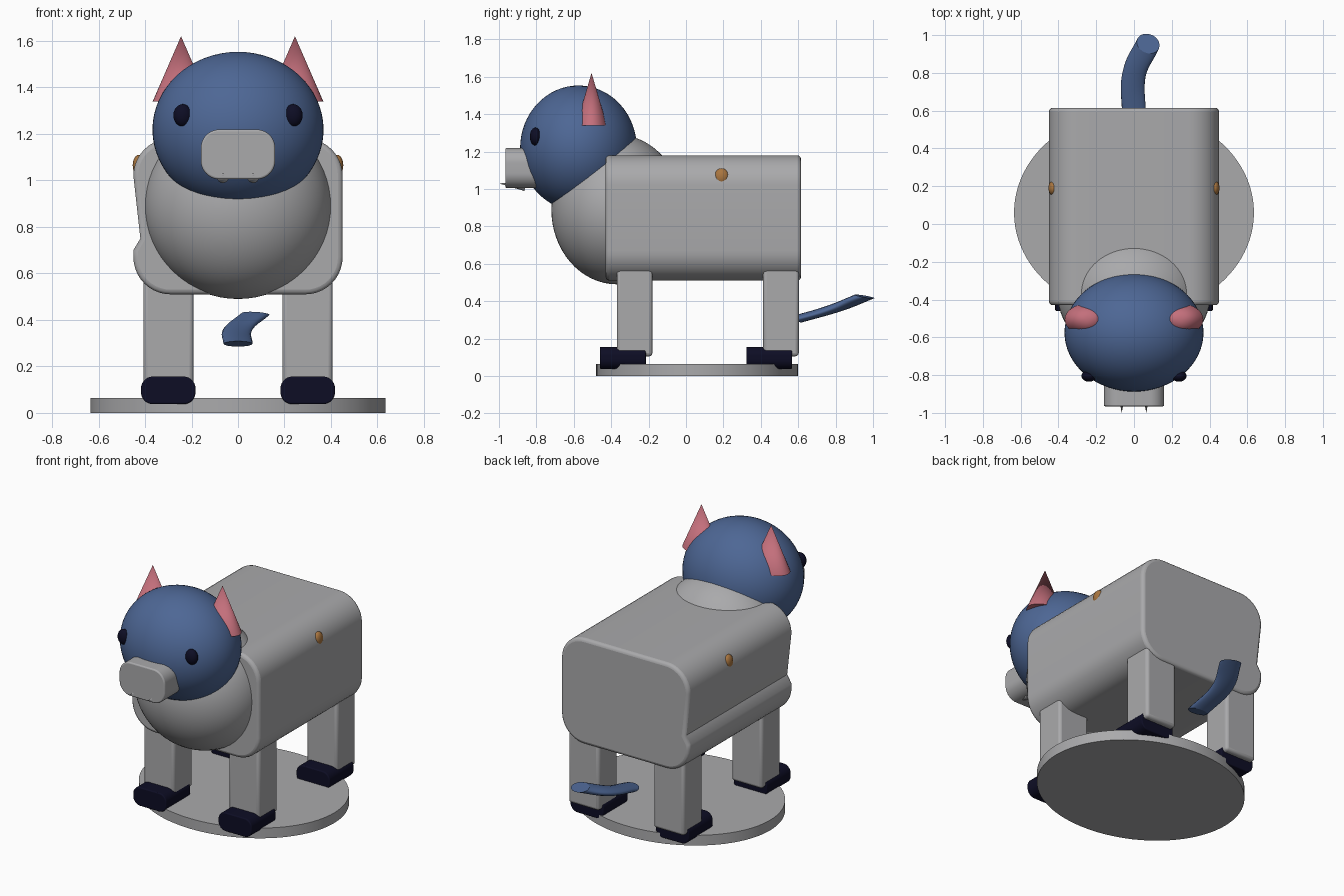
import bpy, bmesh, math
from mathutils import Matrix, Vector

cube = bpy.data.objects.get("Cube")
if cube:
    bpy.data.objects.remove(cube, do_unlink=True)


def material(name, rgb):
    m = bpy.data.materials.new(name)
    m.use_nodes = True
    color = (*rgb, 1)
    m.diffuse_color = color
    m.node_tree.nodes["Principled BSDF"].inputs["Base Color"].default_value = color
    return m


GREY = material("grey", (0.4, 0.4, 0.41))
BLUE = material("blue", (0.075, 0.135, 0.3))
NAVY = material("dark navy", (0.004, 0.004, 0.018))
PINK = material("pink", (0.55, 0.16, 0.2))
ORANGE = material("orange", (0.4, 0.18, 0.05))


def finish(name, bm, mat, bevel=0):
    """Turn a bmesh into a smooth-shaded object with optional soft rims."""
    bmesh.ops.recalc_face_normals(bm, faces=bm.faces)
    mesh = bpy.data.meshes.new(name)
    bm.to_mesh(mesh)
    bm.free()
    mesh.materials.append(mat)
    obj = bpy.data.objects.new(name, mesh)
    bpy.context.collection.objects.link(obj)
    if bevel:
        mod = obj.modifiers.new("soft rims", "BEVEL")
        mod.width, mod.segments = bevel, 3
        mod.limit_method, mod.angle_limit = "ANGLE", math.radians(40)
    bpy.ops.object.select_all(action="DESELECT")
    obj.select_set(True)
    bpy.context.view_layer.objects.active = obj
    bpy.ops.object.shade_smooth_by_angle(angle=math.radians(35))
    return obj


def ellipsoid(name, center, radii, mat, segments=48):
    bm = bmesh.new()
    bmesh.ops.create_uvsphere(bm, u_segments=segments, v_segments=segments // 2, radius=1)
    bmesh.ops.transform(bm, matrix=Matrix.LocRotScale(Vector(center), None, Vector(radii)), verts=bm.verts)
    return finish(name, bm, mat)


def cone(name, center, radii, height, mat, rotation=None, top=0, segments=32):
    bm = bmesh.new()
    bmesh.ops.create_cone(bm, cap_ends=True, segments=segments, radius1=1, radius2=top, depth=height)
    scale = Vector((*radii, 1))
    bmesh.ops.transform(bm, matrix=Matrix.LocRotScale(Vector(center), rotation, scale), verts=bm.verts)
    return finish(name, bm, mat)


def box(name, center, size, mat, bevel):
    bm = bmesh.new()
    bmesh.ops.create_cube(bm, size=1)
    bmesh.ops.transform(bm, matrix=Matrix.LocRotScale(Vector(center), None, Vector(size)), verts=bm.verts)
    return finish(name, bm, mat, bevel)


def rounded_outline(cx, cz, half_w, half_h, r, steps=10):
    """Rounded rectangle, counter-clockwise from the right-hand upper corner."""
    points = []
    for k, (sx, sz) in enumerate([(1, 1), (-1, 1), (-1, -1), (1, -1)]):
        for i in range(steps + 1):
            a = math.pi / 2 * (k + i / steps)
            points.append((cx + sx * (half_w - r) + r * math.cos(a),
                           cz + sz * (half_h - r) + r * math.sin(a)))
    return points


def prism(name, outline, y0, y1, mat, bevel):
    bm = bmesh.new()
    face = bm.faces.new([bm.verts.new((x, y0, z)) for x, z in outline])
    side = bmesh.ops.extrude_face_region(bm, geom=[face])["geom"]
    moved = [v for v in side if isinstance(v, bmesh.types.BMVert)]
    bmesh.ops.translate(bm, verts=moved, vec=(0, y1 - y0, 0))
    return finish(name, bm, mat, bevel)


# Oval stand
cone("stand", (0, 0.06, 0.0325), (0.635, 0.54), 0.065, GREY, top=1, segments=96)

# Trunk with a shallow crease along one flank
trunk = rounded_outline(0, 0.845, 0.45, 0.335, 0.16)
half = len(trunk) // 2
trunk[half:half] = [(-0.42, 0.75), (-0.45, 0.70)]
prism("trunk", trunk, -0.43, 0.615, GREY, 0.02)
ellipsoid("chest", (0, -0.37, 0.89), (0.405, 0.35, 0.4), GREY, 64)

# Head and snout
ellipsoid("head", (0, -0.575, 1.218), (0.368, 0.312, 0.335), BLUE, 64)
prism("snout", rounded_outline(0, 1.112, 0.16, 0.107, 0.08), -0.965, -0.7, GREY, 0.008)

# Paired parts
for side, s in (("left", 1), ("right", -1)):
    ellipsoid(side + "_eye", (s * 0.238, -0.805, 1.28), (0.04, 0.03, 0.048), NAVY, 24)
    cone(side + "_ear", (s * 0.245, -0.505, 1.48), (0.122, 0.083), 0.28, PINK)
    cone(side + "_tooth", (s * 0.065, -0.93, 1.022), (0.026, 0.026), 0.14, GREY,
         rotation=Matrix.Rotation(math.radians(84), 3, "X"), segments=16)
    ellipsoid(side + "_button", (s * 0.427, 0.19, 1.065), (0.026, 0.04, 0.045), ORANGE, 24)
    for end, y in (("front", -0.275), ("back", 0.508)):
        box(f"{end}_{side}_leg", (s * 0.299, y, 0.34), (0.216, 0.19, 0.47), GREY, 0.018)
        prism(f"{end}_{side}_foot", rounded_outline(s * 0.3, 0.097, 0.117, 0.059, 0.05),
              y - 0.185, y + 0.06, NAVY, 0.006)

# Flattened curling tail
FLAT = 0.27
curve = bpy.data.curves.new("tail", "CURVE")
curve.dimensions = "3D"
curve.bevel_depth, curve.bevel_resolution, curve.use_fill_caps = 0.063, 6, True
path = [(0, 0.57, 0.297), (0, 0.79, 0.36), (0.075, 0.955, 0.425)]
spline = curve.splines.new("BEZIER")
spline.bezier_points.add(len(path) - 1)
for point, (x, y, z) in zip(spline.bezier_points, path):
    point.co = (x, y, z / FLAT)
    point.handle_left_type = point.handle_right_type = "AUTO"
curve.materials.append(BLUE)
tail = bpy.data.objects.new("tail", curve)
tail.scale.z = FLAT
bpy.context.collection.objects.link(tail)
